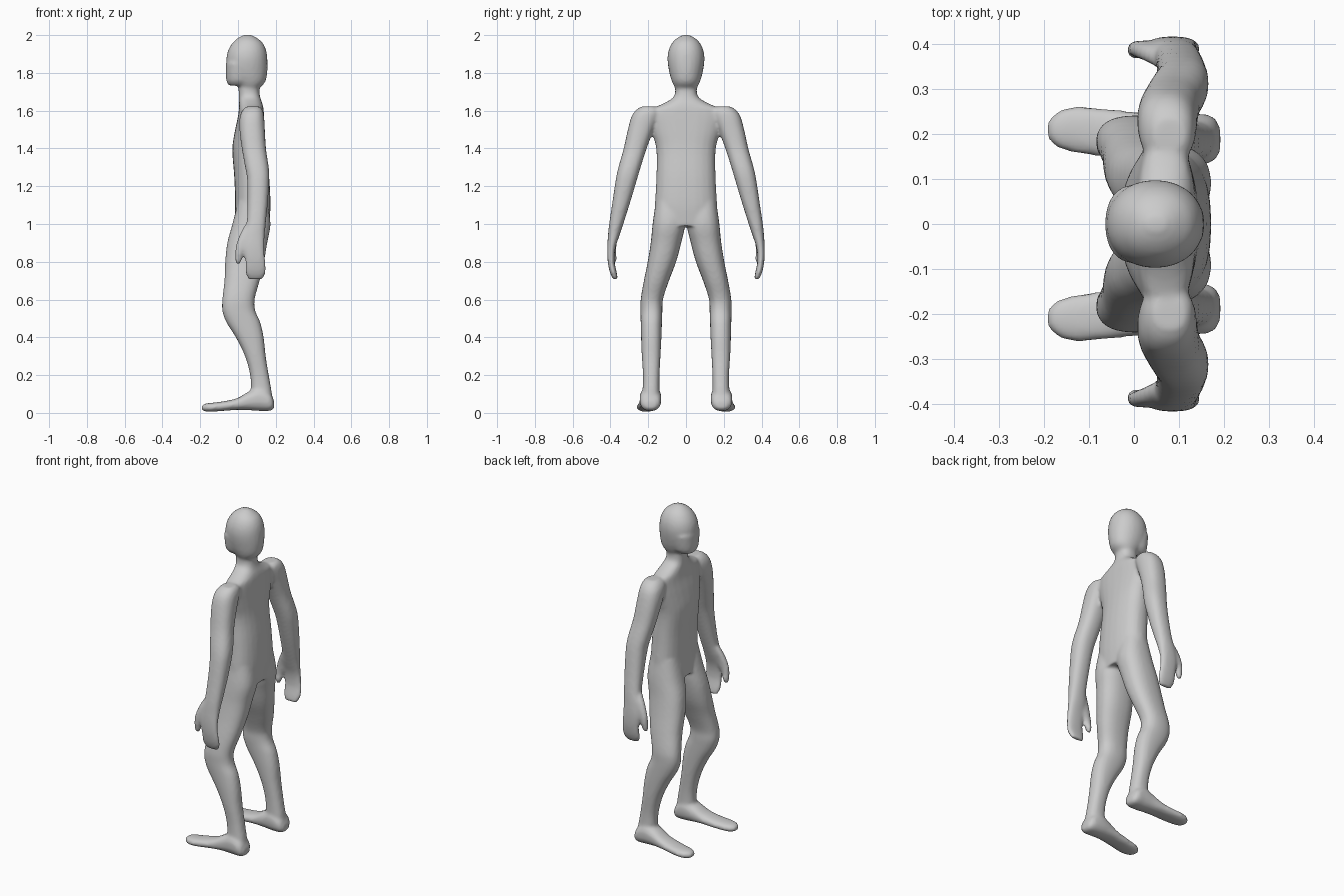
import bpy, bmesh
from math import cos, sin, pi

SIDES = 24
bm = bmesh.new()


def spline(rings, steps=4):
    """Catmull-Rom interpolation between the given rings."""
    out = []
    n = len(rings)
    for i in range(n - 1):
        a, b, c, d = (rings[min(max(k, 0), n - 1)] for k in (i - 1, i, i + 1, i + 2))
        for s in range(steps):
            t = s / steps
            pos = b[0] + (c[0] - b[0]) * t
            h = c[0] - b[0]
            vals = [pos]
            for k in range(1, 5):
                mb = (c[k] - a[k]) / (c[0] - a[0]) * h
                mc = (d[k] - b[k]) / (d[0] - b[0]) * h
                vals.append((2*t**3 - 3*t**2 + 1) * b[k] + (t**3 - 2*t**2 + t) * mb
                            + (3*t**2 - 2*t**3) * c[k] + (t**3 - t**2) * mc)
            out.append(vals)
    return out + [rings[-1]]


def loft(rings, axis='z', power=0.85, mirror=False):
    """Ring = (position, u0, u1, v0, v1): rounded section filling those limits."""
    for side in ((1, -1) if mirror else (1,)):
        loops = []
        for p, u0, u1, v0, v1 in spline(rings):
            loop = []
            for i in range(SIDES):
                c, s = cos(2*pi*i/SIDES), sin(2*pi*i/SIDES)
                c = abs(c)**power * (1 if c > 0 else -1)
                s = abs(s)**power * (1 if s > 0 else -1)
                u = (u0 + u1)/2 + (u1 - u0)/2*c
                v = (v0 + v1)/2 + (v1 - v0)/2*s
                co = (u, v*side, p) if axis == 'z' else (p, u*side, v)
                loop.append(bm.verts.new(co))
            loops.append(loop)
        faces = [bm.faces.new(loops[0]), bm.faces.new(loops[-1][::-1])]
        for a, b in zip(loops, loops[1:]):
            for i in range(SIDES):
                j = (i + 1) % SIDES
                faces.append(bm.faces.new((a[i], b[i], b[j], a[j])))
        bmesh.ops.recalc_face_normals(bm, faces=faces)


# Torso and neck
loft([(0.99, -.02, .165, -.17, .17), (1.1, -.015, .172, -.165, .165),
      (1.25, -.02, .165, -.157, .157), (1.4, -.03, .148, -.158, .158),
      (1.5, -.015, .142, -.185, .185), (1.57, .0, .138, -.2, .2),
      (1.61, .005, .135, -.185, .185), (1.635, .005, .13, -.125, .125),
      (1.67, .005, .118, -.068, .068), (1.71, .003, .113, -.057, .057),
      (1.78, .0, .12, -.06, .06)])

# Skull, then the jaw hanging in front of the neck
loft([(1.715, .02, .11, -.055, .055), (1.75, -.02, .143, -.073, .073),
      (1.8, -.055, .155, -.088, .088), (1.87, -.062, .156, -.098, .098),
      (1.92, -.052, .149, -.092, .092), (1.96, -.028, .13, -.073, .073),
      (1.985, .0, .1, -.047, .047), (2.001, .03, .07, -.015, .015)], power=0.95)
loft([(1.733, -.05, .06, -.05, .05), (1.76, -.062, .08, -.073, .073),
      (1.85, -.064, .08, -.09, .09)])

# Legs
loft([(1.12, .0, .155, .012, .16), (1.0, -.03, .172, .004, .177),
      (.9, -.057, .155, .025, .187), (.8, -.068, .138, .052, .203),
      (.7, -.072, .115, .09, .223), (.6, -.083, .088, .122, .24),
      (.54, -.083, .092, .125, .241), (.48, -.062, .118, .127, .24),
      (.4, -.012, .136, .13, .238), (.3, .037, .147, .135, .234),
      (.2, .064, .163, .14, .228), (.12, .068, .177, .14, .23),
      (.05, .06, .186, .135, .24)], mirror=True)

# Feet, from heel to toe
loft([(.192, .16, .215, .025, .06), (.175, .138, .24, .012, .1),
      (.12, .13, .245, .01, .14), (.06, .135, .245, .014, .115),
      (0, .142, .25, .016, .08), (-.06, .148, .256, .012, .064),
      (-.13, .158, .262, .007, .054), (-.17, .17, .25, .007, .05),
      (-.192, .19, .23, .015, .04)], axis='x', mirror=True)

# Arms and flat hands
loft([(1.622, .045, .115, .165, .235), (1.605, .025, .13, .135, .263),
      (1.57, .01, .138, .14, .288), (1.5, .008, .142, .17, .308),
      (1.4, .02, .148, .208, .33), (1.3, .038, .163, .24, .358),
      (1.24, .048, .166, .258, .371), (1.1, .05, .157, .3, .392),
      (1.0, .045, .147, .332, .407), (.94, .03, .142, .352, .413),
      (.87, .03, .14, .374, .417), (.8, .038, .145, .378, .414),
      (.74, .04, .146, .366, .402), (.706, .055, .13, .36, .385)], mirror=True)

# Thumbs
loft([(1.0, .04, .1, .345, .39), (.95, .012, .08, .358, .402),
      (.89, -.01, .06, .368, .408), (.85, -.015, .03, .37, .407),
      (.81, -.015, .02, .368, .402), (.786, -.008, .008, .375, .393)], mirror=True)

mesh = bpy.data.meshes.new("body")
bm.to_mesh(mesh)
bm.free()
body = bpy.data.objects.new("body", mesh)
bpy.context.collection.objects.link(body)

# Fuse all parts into one soft skin
remesh = body.modifiers.new("fuse", 'REMESH')
remesh.mode = 'VOXEL'
remesh.voxel_size = 0.009
remesh.use_smooth_shade = True
soften = body.modifiers.new("soften", 'SMOOTH')
soften.factor = 0.5
soften.iterations = 6
